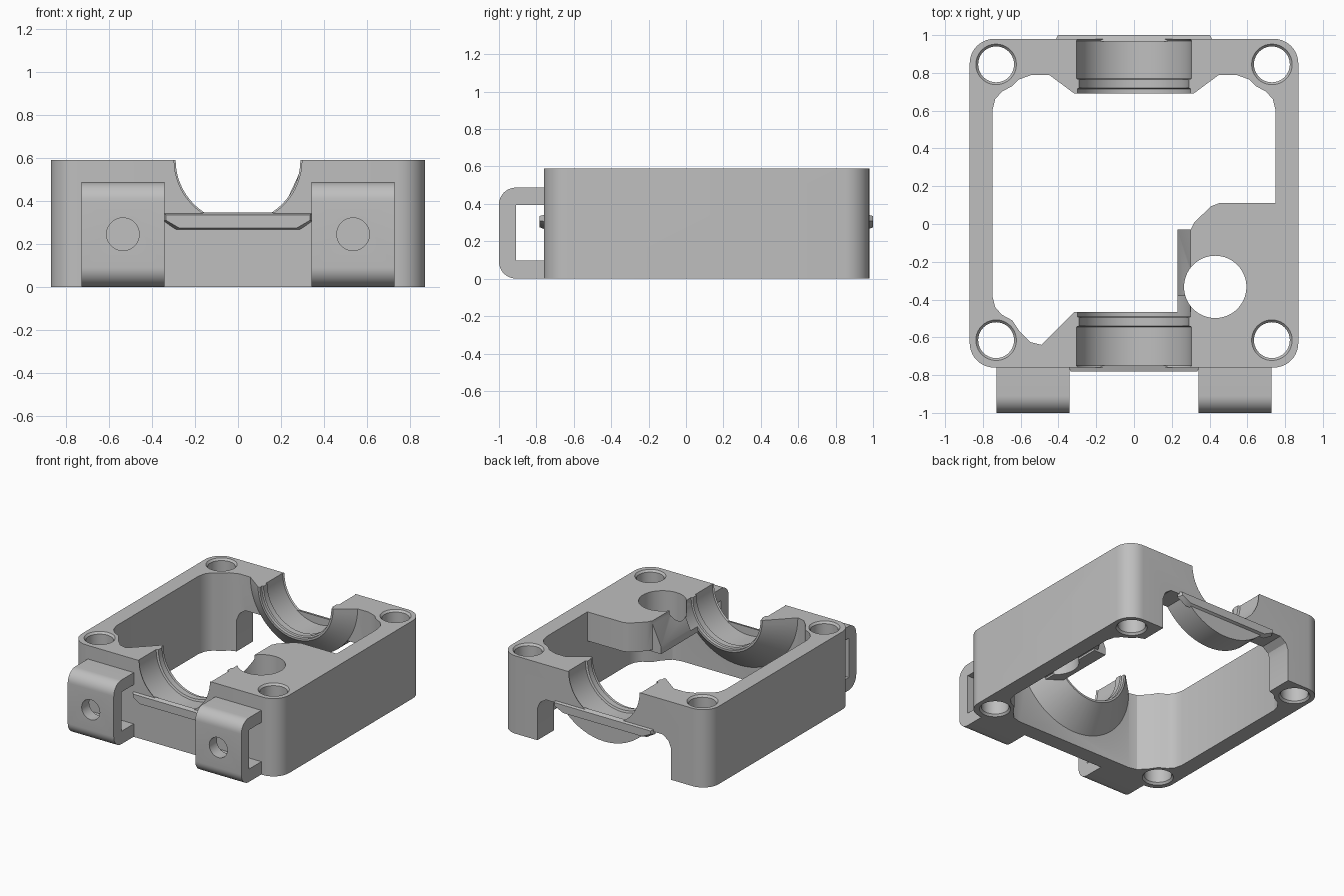
import bpy, bmesh, math

if "Cube" in bpy.data.objects:
    bpy.data.objects.remove(bpy.data.objects["Cube"])

GREY = bpy.data.materials.new("plain grey")
GREY.diffuse_color = (0.52, 0.52, 0.52, 1)
GREY.use_nodes = True
GREY.node_tree.nodes["Principled BSDF"].inputs["Base Color"].default_value = GREY.diffuse_color
TOP, TALL = 0.59, 0.66          # finished height, raw height before the top is trimmed
MAP = {'X': lambda u, v, w: (w, u, v),
       'Y': lambda u, v, w: (u, w, v),
       'Z': lambda u, v, w: (u, v, w)}


def finish(name, bm):
    bmesh.ops.recalc_face_normals(bm, faces=bm.faces)
    me = bpy.data.meshes.new(name)
    bm.to_mesh(me)
    bm.free()
    me.materials.append(GREY)
    ob = bpy.data.objects.new(name, me)
    bpy.context.collection.objects.link(ob)
    return ob


def prism(name, pts, lo, hi, axis='Z'):
    bm = bmesh.new()
    rings = [[bm.verts.new(MAP[axis](u, v, w)) for u, v in pts] for w in (lo, hi)]
    bm.faces.new(rings[0])
    bm.faces.new(rings[1])
    n = len(pts)
    for i in range(n):
        j = (i + 1) % n
        bm.faces.new((rings[0][i], rings[0][j], rings[1][j], rings[1][i]))
    return finish(name, bm)


def lathe(name, profile, cu, cv, axis, seg=64):
    """Closed turned solid from (radius, height) pairs."""
    bm = bmesh.new()
    rings = [[bm.verts.new(MAP[axis](cu + r * math.cos(t * math.tau / seg),
                                     cv + r * math.sin(t * math.tau / seg), h))
              for t in range(seg)] for r, h in profile]
    bm.faces.new(rings[0])
    bm.faces.new(rings[-1])
    for a, b in zip(rings, rings[1:]):
        for i in range(seg):
            j = (i + 1) % seg
            bm.faces.new((a[i], a[j], b[j], b[i]))
    return finish(name, bm)


def rect(x0, x1, y0, y1):
    return [(x0, y0), (x1, y0), (x1, y1), (x0, y1)]


def arc(cx, cy, r, a0, a1, n=10):
    return [(cx + r * math.cos(math.radians(a0 + (a1 - a0) * i / n)),
             cy + r * math.sin(math.radians(a0 + (a1 - a0) * i / n))) for i in range(n + 1)]


def combine(ob, tool, op):
    mod = ob.modifiers.new("combine", 'BOOLEAN')
    mod.object, mod.operation, mod.solver = tool, op, 'EXACT'
    dg = bpy.context.evaluated_depsgraph_get()
    me = bpy.data.meshes.new_from_object(ob.evaluated_get(dg))
    ob.modifiers.clear()
    ob.data = me
    bpy.data.objects.remove(tool)


def cut(ob, tool):
    combine(ob, tool, 'DIFFERENCE')


def add(ob, tool):
    combine(ob, tool, 'UNION')


# Outer frame with rounded corners
R = 0.13
outline = (arc(0.87 - R, 0.98 - R, R, 0, 90) + arc(-0.87 + R, 0.98 - R, R, 90, 180)
           + arc(-0.87 + R, -0.76 + R, R, 180, 270) + arc(0.87 - R, -0.76 + R, R, 270, 360))
frame = prism("bearing_frame", outline, 0, TALL)

# Central opening, curving around the screw pillars
half = [(0.49, -0.64), (0.55, -0.625), (0.605, -0.57), (0.645, -0.51), (0.70, -0.48),
        (0.735, -0.44), (0.75, -0.38), (0.75, 0.60), (0.735, 0.66), (0.70, 0.70),
        (0.645, 0.73), (0.61, 0.765), (0.54, 0.79)]
cut(frame, prism("cavity", half + [(-x, y) for x, y in reversed(half)], -0.1, 0.8))

# Archway under the back wall
cut(frame, prism("archway", [(-0.56, -0.1), (0.56, -0.1), (0.56, 0.24), (0.54, 0.29), (0.49, 0.325),
                             (-0.49, 0.325), (-0.54, 0.29), (-0.56, 0.24)], 0.68, 1.1, 'Y'))

# Corner block with its side ledge
add(frame, prism("block", [(0.81, -0.70), (0.81, 0.11), (0.45, 0.11), (0.41, 0.095),
                           (0.32, 0.01), (0.30, -0.03), (0.30, -0.70)], 0.37, TALL))
add(frame, prism("ledge", [(0.33, 0.355), (0.33, 0.56), (0.30, 0.56), (0.23, 0.41), (0.23, 0.355)],
                 -0.56, -0.03, 'Y'))

# Tapered bearing bosses on the front and back walls
add(frame, lathe("back_boss", [(0.315, 0.69), (0.45, 0.79), (0.45, 0.979)], 0, TOP, 'Y'))
add(frame, lathe("front_boss", [(0.315, -0.465), (0.53, -0.68)], 0, TOP, 'Y'))
cut(frame, prism("top_trim", rect(-2, 2, -2, 2), TOP, 2))

# Stepped bearing bores
cut(frame, lathe("back_bore", [(0.30, 0.60), (0.30, 0.715), (0.29, 0.72), (0.29, 0.765),
                               (0.305, 0.77), (0.305, 0.97), (0.297, 0.98), (0.297, 1.1)], 0, TOP, 'Y'))
cut(frame, lathe("front_bore", [(0.30, -0.38), (0.30, -0.49), (0.29, -0.495), (0.29, -0.54),
                                (0.305, -0.545), (0.305, -0.75), (0.297, -0.76), (0.297, -0.9)], 0, TOP, 'Y'))

# Screw holes with small chamfers, and the large hole in the block
for sx in (-1, 1):
    for y in (-0.615, 0.845):
        cut(frame, lathe("screw_hole", [(0.12, -0.015), (0.095, 0.015), (0.095, TOP - 0.015),
                                        (0.12, TOP + 0.015)], sx * 0.73, y, 'Z', 40))
cut(frame, lathe("round_hole", [(0.165, -0.1), (0.165, 0.8)], 0.43, -0.333, 'Z'))

# Slotted mounting lugs on the front
lug_side = ([(-0.755, 0.001), (-0.755, 0.098), (-0.91, 0.098), (-0.91, 0.395), (-0.755, 0.395), (-0.755, 0.487)]
            + arc(-0.91, 0.397, 0.09, 90, 180) + arc(-0.91, 0.091, 0.09, 180, 270))
parts = [frame]
for side, sx in (("left", -1), ("right", 1)):
    lug = prism(side + "_lug", lug_side, sx * 0.535 - 0.193, sx * 0.535 + 0.193, 'X')
    cut(lug, lathe("lug_hole", [(0.076, -1.1), (0.076, -0.85)], sx * 0.535, 0.245, 'Y', 40))
    parts.append(lug)

# Thin lips across the foot of each bearing seat
for name, y_in, y_out, wide in (("front_lip", -0.75, -0.782, 1.0), ("back_lip", 0.965, 1.0, 1.2)):
    bm = bmesh.new()
    for y, pts in ((y_in, [(0.35, 0.345), (0.35, 0.305), (0.29, 0.262)]),
                   (y_out, [(0.335, 0.335), (0.335, 0.31), (0.275, 0.275)])):
        for x, z in pts:
            for s in (-1, 1):
                bm.verts.new((s * x * wide, y, z))
    bmesh.ops.convex_hull(bm, input=bm.verts)
    parts.append(finish(name, bm))

for ob in parts:
    bpy.ops.object.select_all(action='DESELECT')
    ob.select_set(True)
    bpy.context.view_layer.objects.active = ob
    bpy.ops.object.shade_smooth_by_angle(angle=math.radians(30))
